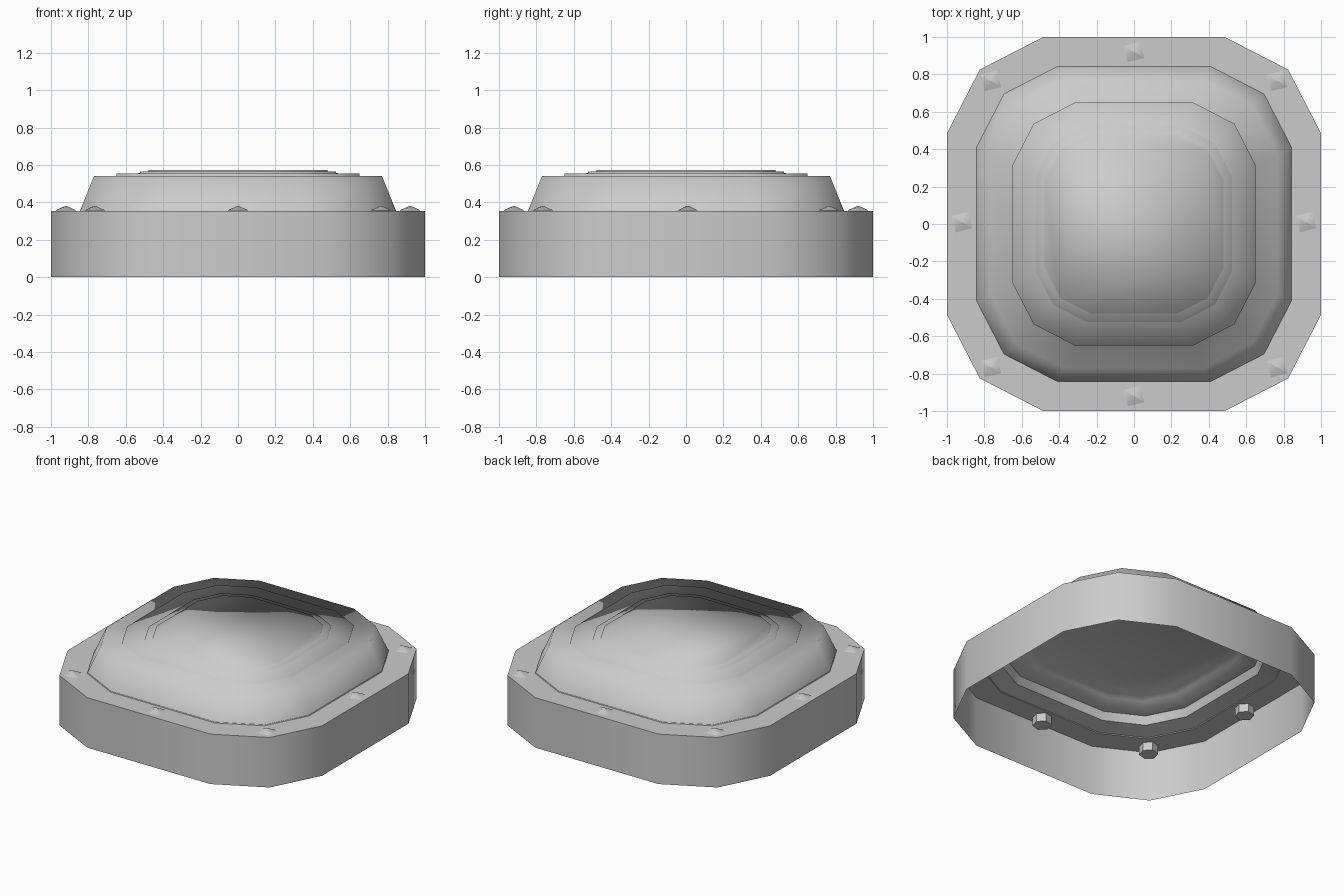
import bpy, bmesh, math

if "Cube" in bpy.data.objects:
    bpy.data.objects.remove(bpy.data.objects["Cube"])


def ring_points(r):
    """Rounded square with twelve corners, half-width r."""
    a, c = 0.485 * r, 0.825 * r
    quarter = [(r, a), (c, c), (a, r)]
    pts = []
    for _ in range(4):
        pts += quarter
        quarter = [(-y, x) for x, y in quarter]
    return pts


def polygon(n, turn):
    """Regular polygon section with n corners."""
    def section(r):
        return [(r * math.cos(turn + 2 * math.pi * k / n),
                 r * math.sin(turn + 2 * math.pi * k / n)) for k in range(n)]
    return section


def make_part(name, section, profile, cap_top=False, cap_bottom=False,
              smooth_angle=50, location=(0, 0, 0)):
    """Stack cross-sections along a (half-width, height) profile."""
    bm = bmesh.new()
    rings = [[bm.verts.new((x, y, z)) for x, y in section(r)]
             for r, z in profile]
    for low, high in zip(rings, rings[1:]):
        n = len(low)
        for i in range(n):
            j = (i + 1) % n
            bm.faces.new((low[i], low[j], high[j], high[i]))
    if cap_top:
        bm.faces.new(rings[-1])
    if cap_bottom:
        bm.faces.new(rings[0][::-1])
    for f in bm.faces:
        f.smooth = True
    mesh = bpy.data.meshes.new(name)
    bm.to_mesh(mesh)
    bm.free()
    mesh.set_sharp_from_angle(angle=math.radians(smooth_angle))
    obj = bpy.data.objects.new(name, mesh)
    obj.location = location
    bpy.context.collection.objects.link(obj)
    return obj


# Open-bottomed skirt wall with a flat rim on top
make_part("skirt_and_rim", ring_points,
          [(1.0, 0.0), (1.0, 0.355), (0.845, 0.355)])

# Raised lid with shallow stepped terraces, softly shaded
make_part("stepped_lid", ring_points,
          [(0.845, 0.355), (0.77, 0.54), (0.65, 0.541), (0.65, 0.554),
           (0.525, 0.556), (0.523, 0.564), (0.48, 0.564), (0.478, 0.572)],
          cap_top=True, smooth_angle=180)

# Stepped ceiling under the lid
make_part("inner_ceiling", ring_points,
          [(0.845, 0.36), (0.74, 0.385), (0.72, 0.44), (0.65, 0.45),
           (0.61, 0.475), (0.58, 0.49)],
          cap_top=True, smooth_angle=35)

# Eight studs through the rim: hexagonal shank and low square pointed head
d, s = 0.765, 0.92
spots = [(0, s), (d, d), (s, 0.01), (d, -d),
         (0, -s), (-d, -d), (-s, 0.01), (-d, d)]
for i, (x, y) in enumerate(spots):
    make_part(f"stud_shank_{i + 1}", polygon(6, math.radians(14)),
              [(0.062, 0.295), (0.062, 0.354)],
              cap_top=True, cap_bottom=True, location=(x, y, 0))
    make_part(f"stud_head_{i + 1}", polygon(4, math.radians(59)),
              [(0.064, 0.357), (0.004, 0.382)],
              cap_top=True, cap_bottom=True, location=(x, y, 0))
